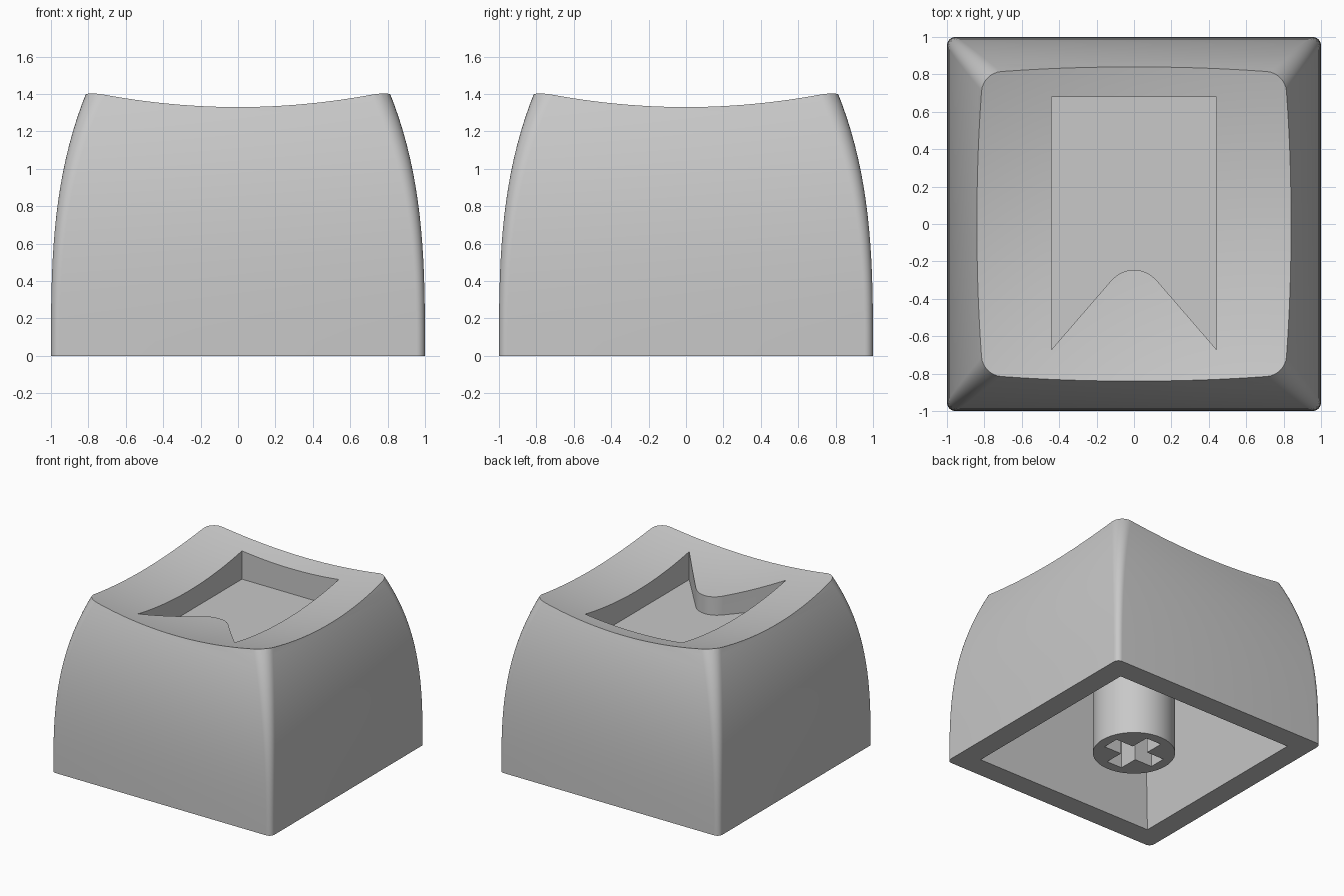
import bpy, bmesh, math
from mathutils import Matrix

cube = bpy.data.objects.get("Cube")
if cube:
    bpy.data.objects.remove(cube, do_unlink=True)

grey = bpy.data.materials.new("light grey plastic")
grey.use_nodes = True
COLOUR = (0.58, 0.58, 0.58, 1)
grey.diffuse_color = COLOUR
grey.node_tree.nodes["Principled BSDF"].inputs["Base Color"].default_value = COLOUR


def make_object(name, bm):
    bmesh.ops.recalc_face_normals(bm, faces=bm.faces)
    mesh = bpy.data.meshes.new(name)
    bm.to_mesh(mesh)
    bm.free()
    mesh.materials.append(grey)
    ob = bpy.data.objects.new(name, mesh)
    bpy.context.collection.objects.link(ob)
    return ob


def loft(name, rings):
    """Skin closed rings of equal length and cap both ends."""
    bm = bmesh.new()
    loops = [[bm.verts.new(p) for p in ring] for ring in rings]
    n = len(loops[0])
    for a, b in zip(loops, loops[1:]):
        for i in range(n):
            j = (i + 1) % n
            bm.faces.new((a[i], a[j], b[j], b[i]))
    bm.faces.new(loops[0][::-1])
    bm.faces.new(loops[-1])
    return make_object(name, bm)


def prism(name, outline, z0, z1):
    return loft(name, [[(x, y, z) for x, y in outline] for z in (z0, z1)])


def rounded_square(half, radius, z, steps=8):
    ring = []
    for corner in range(4):
        mid = math.radians(45 + 90 * corner)
        cx = math.copysign(half - radius, math.cos(mid))
        cy = math.copysign(half - radius, math.sin(mid))
        for s in range(steps + 1):
            a = math.radians(90 * (corner + s / steps))
            ring.append((cx + radius * math.cos(a), cy + radius * math.sin(a), z))
    return ring


def square(half, z):
    return [(half, half, z), (-half, half, z), (-half, -half, z), (half, -half, z)]


def cut(ob, cutters):
    """Subtract the cutters, bake the result and remove them."""
    for c in cutters:
        c.hide_render = True
        m = ob.modifiers.new("cut", 'BOOLEAN')
        m.operation, m.solver, m.object = 'DIFFERENCE', 'EXACT', c
    deps = bpy.context.evaluated_depsgraph_get()
    mesh = bpy.data.meshes.new_from_object(ob.evaluated_get(deps))
    ob.modifiers.clear()
    ob.data = mesh
    mesh.name = ob.name
    for c in cutters:
        bpy.data.objects.remove(c, do_unlink=True)


def smooth(ob):
    bpy.ops.object.select_all(action='DESELECT')
    ob.select_set(True)
    bpy.context.view_layer.objects.active = ob
    bpy.ops.object.shade_smooth_by_angle(angle=math.radians(30))


# Outer shell: walls curve inward towards the top
RINGS = 20
HEIGHT = 1.5
levels = [HEIGHT * i / RINGS for i in range(RINGS + 1)]
body = loft("cap_body", [rounded_square(1 - 0.068 * z ** 3, 0.045 + 0.03 * z * z, z)
                         for z in levels])

# Dished top
bm = bmesh.new()
bmesh.ops.create_grid(bm, x_segments=36, y_segments=36, size=1.1)
for v in bm.verts:
    v.co.z = 1.23 + 0.141 * (v.co.x ** 2 + v.co.y ** 2)
lid = bmesh.ops.extrude_face_region(bm, geom=bm.faces[:])
for v in lid["geom"]:
    if isinstance(v, bmesh.types.BMVert):
        v.co.z = 2
dish = make_object("dish_cutter", bm)

# Banner-shaped recess with a rounded notch at the front
half_outline = [(0.44, 0.68), (0.44, -0.67), (0.12, -0.30), (0.09, -0.273),
                (0.06, -0.257), (0.03, -0.248)]
outline = half_outline + [(0, -0.245)] + [(-x, y) for x, y in reversed(half_outline)]
recess = prism("recess_cutter", outline, 1.09, 1.8)

# Hollow underside
cavity = loft("cavity_cutter", [square(0.835, -0.1), square(0.82, 0), square(0.71, 0.92)])
cut(body, [dish, recess, cavity])
smooth(body)

# Stem with a cross socket
bm = bmesh.new()
bmesh.ops.create_cone(bm, cap_ends=True, segments=64, radius1=0.31, radius2=0.31,
                      depth=0.95, matrix=Matrix.Translation((0, 0, 0.475)))
stem = make_object("stem", bm)
L, W = 0.23, 0.07
arm = [(W, W), (W, L), (-W, L), (-W, W)]
cross = []
for k in range(4):
    c, s = round(math.cos(k * math.pi / 2)), round(math.sin(k * math.pi / 2))
    cross += [(x * c - y * s, x * s + y * c) for x, y in arm[:3]]
socket = prism("socket_cutter", cross, -0.1, 0.45)
cut(stem, [socket])
smooth(stem)
